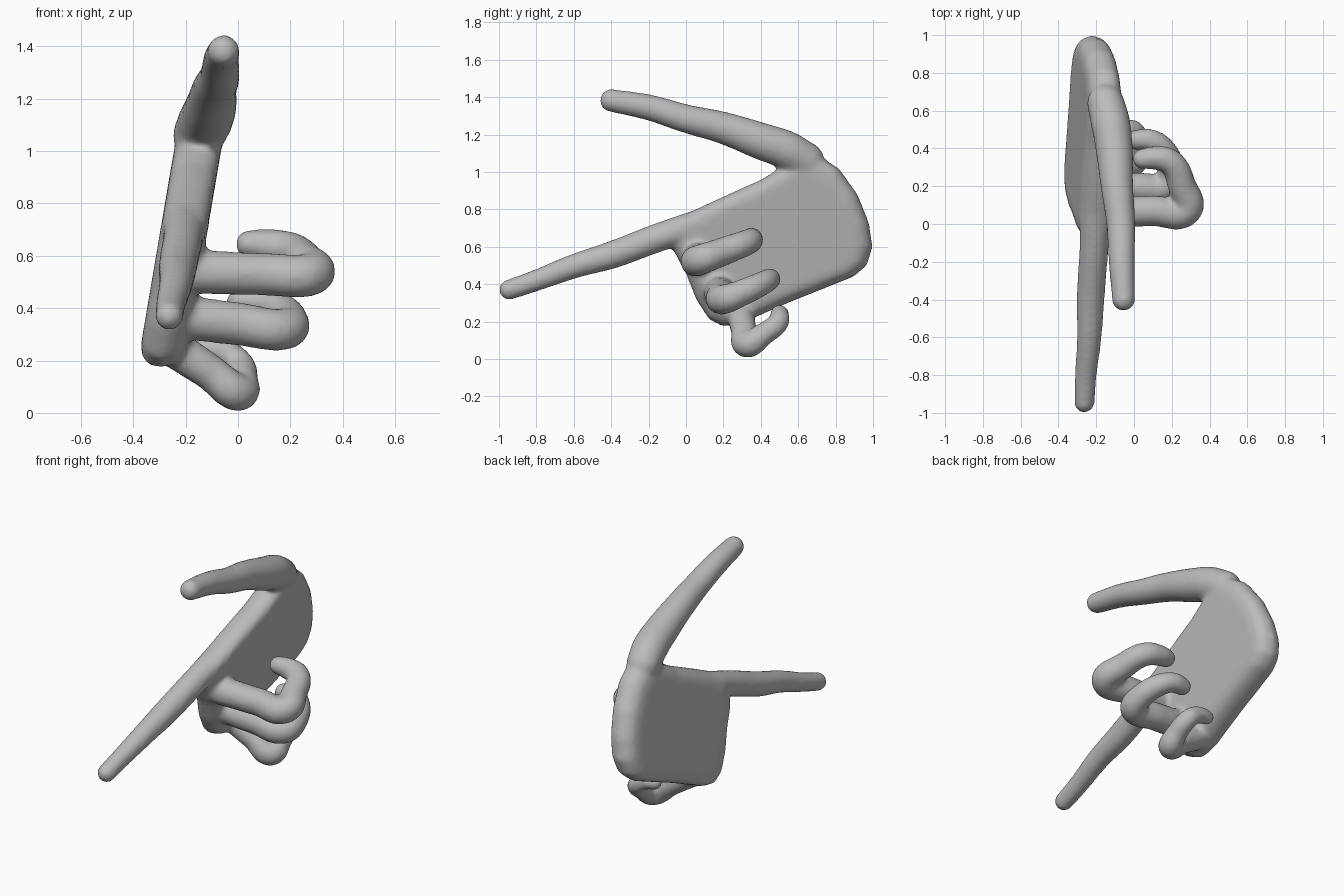
import bpy, bmesh
from mathutils import Matrix, Vector

cube = bpy.data.objects.get("Cube")
if cube:
    bpy.data.objects.remove(cube, do_unlink=True)

grey = bpy.data.materials.new("plain grey")
grey.use_nodes = True
COLOUR = (0.5, 0.5, 0.5, 1)
grey.diffuse_color = COLOUR
grey.node_tree.nodes["Principled BSDF"].inputs["Base Color"].default_value = COLOUR

bm = bmesh.new()


def add_palm(outline, centre, rings):
    """Rounded slab: the outline scaled in rings, leaning with height."""
    loops = []
    for scale, offset in rings:
        loop = []
        for y, z in outline:
            y = centre[0] + (y - centre[0]) * scale
            z = centre[1] + (z - centre[1]) * scale
            loop.append(bm.verts.new((-0.155 + (z - 1) * 0.17 + offset, y, z)))
        loops.append(loop)
    n = len(outline)
    for a, b in zip(loops, loops[1:]):
        for i in range(n):
            j = (i + 1) % n
            bm.faces.new((a[i], a[j], b[j], b[i]))
    bm.faces.new(reversed(loops[0]))
    bm.faces.new(loops[-1])


def add_finger(path):
    """Smooth tapering tube through (x, y, z, radius) points, round at both ends."""
    curve = bpy.data.curves.new("finger_path", "CURVE")
    curve.dimensions = "3D"
    curve.bevel_depth = 1
    curve.bevel_resolution = 6
    curve.resolution_u = 8
    curve.use_fill_caps = True
    spline = curve.splines.new("BEZIER")
    spline.bezier_points.add(len(path) - 1)
    for point, (x, y, z, r) in zip(spline.bezier_points, path):
        point.co = (x, y, z)
        point.radius = r
        point.handle_left_type = point.handle_right_type = "AUTO"
    helper = bpy.data.objects.new("finger_path", curve)
    bpy.context.collection.objects.link(helper)
    bpy.context.view_layer.update()
    tube = bpy.data.meshes.new_from_object(
        helper.evaluated_get(bpy.context.evaluated_depsgraph_get()))
    bm.from_mesh(tube)
    bpy.data.objects.remove(helper, do_unlink=True)
    bpy.data.curves.remove(curve)
    bpy.data.meshes.remove(tube)
    for x, y, z, r in (path[0], path[-1]):
        bmesh.ops.create_uvsphere(bm, u_segments=20, v_segments=12, radius=r,
                                  matrix=Matrix.Translation(Vector((x, y, z))))


# Palm with the rounded wrist end
add_palm(
    [(-0.08, 0.74), (0.2, 0.87), (0.4, 0.96), (0.5, 1.02), (0.68, 1.11), (0.82, 1.02),
     (0.92, 0.88), (0.98, 0.73), (1.0, 0.6), (0.97, 0.5), (0.9, 0.44), (0.55, 0.3),
     (0.3, 0.19), (0.2, 0.17), (0.12, 0.21), (0.05, 0.32), (0.0, 0.45), (-0.07, 0.58)],
    (0.5, 0.62),
    [(0.8, -0.09), (0.9, -0.08), (0.97, -0.05), (1, 0), (0.97, 0.05), (0.9, 0.08), (0.8, 0.09)])

# Pointing finger
add_finger([(-0.2, 0.1, 0.72, 0.09), (-0.21, -0.1, 0.665, 0.078), (-0.23, -0.4, 0.555, 0.075),
            (-0.237, -0.6, 0.495, 0.066), (-0.255, -0.8, 0.42, 0.058), (-0.263, -0.945, 0.37, 0.055)])
# Thumb
add_finger([(-0.15, 0.64, 1.06, 0.1), (-0.125, 0.54, 1.115, 0.105), (-0.105, 0.4, 1.165, 0.1),
            (-0.09, 0.2, 1.235, 0.087), (-0.07, 0, 1.285, 0.077), (-0.065, -0.2, 1.345, 0.07),
            (-0.055, -0.4, 1.382, 0.062)])
# Middle finger, curled over the palm
add_finger([(-0.2, 0.06, 0.54, 0.085), (0.1, 0.07, 0.53, 0.082), (0.28, 0.075, 0.53, 0.083),
            (0.255, 0.2, 0.575, 0.077), (0.19, 0.33, 0.625, 0.07), (0.1, 0.35, 0.64, 0.063),
            (0.045, 0.345, 0.645, 0.055)])
# Ring finger
add_finger([(-0.25, 0.17, 0.37, 0.085), (0, 0.19, 0.34, 0.083), (0.18, 0.21, 0.32, 0.08),
            (0.195, 0.3, 0.355, 0.072), (0.15, 0.4, 0.4, 0.066), (0.08, 0.445, 0.425, 0.06),
            (0.01, 0.445, 0.425, 0.055)])
# Little finger
add_finger([(-0.25, 0.29, 0.25, 0.075), (-0.1, 0.31, 0.15, 0.07), (0, 0.33, 0.078, 0.074),
            (0.015, 0.41, 0.13, 0.062), (0, 0.49, 0.19, 0.058), (-0.06, 0.5, 0.235, 0.052),
            (-0.13, 0.5, 0.245, 0.045)])

# Fuse the parts into one soft skin
bmesh.ops.recalc_face_normals(bm, faces=bm.faces)
for face in bm.faces:
    face.material_index = 0
mesh = bpy.data.meshes.new("hand")
bm.to_mesh(mesh)
bm.free()
mesh.materials.append(grey)
hand = bpy.data.objects.new("hand", mesh)
bpy.context.collection.objects.link(hand)
fuse = hand.modifiers.new("fuse", "REMESH")
fuse.mode = "VOXEL"
fuse.voxel_size = 0.014
fuse.use_smooth_shade = True
soften = hand.modifiers.new("soften", "SMOOTH")
soften.factor = 0.5
soften.iterations = 10
